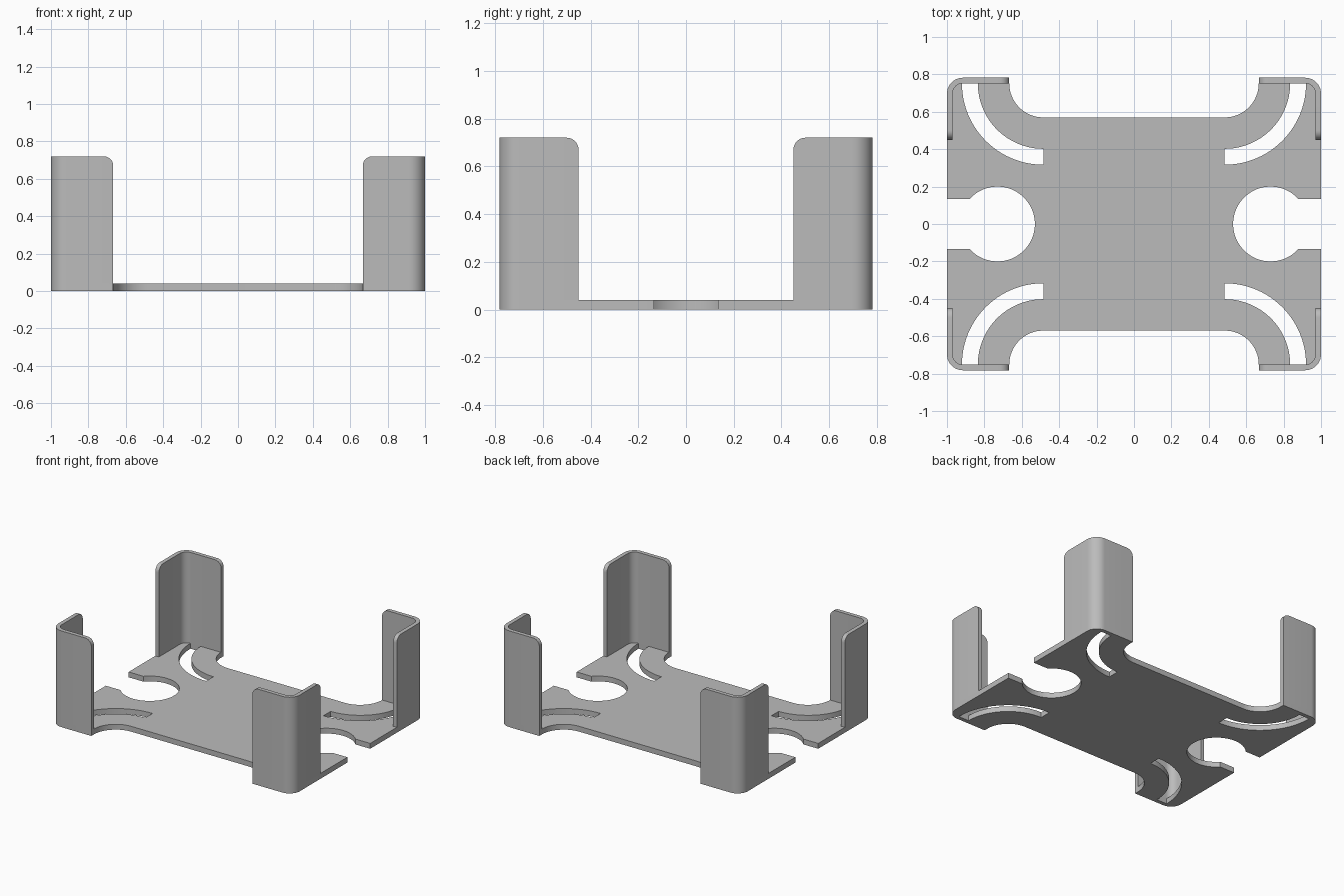
import bpy, bmesh, math

cube = bpy.data.objects.get("Cube")
if cube:
    bpy.data.objects.remove(cube, do_unlink=True)

HX, HY = 1.0, 0.782          # half length and half depth
PLATE, HEIGHT = 0.04, 0.72   # plate thickness, post height
WALL, CORNER = 0.03, 0.085   # post wall thickness, outer corner radius
POST_X, POST_Y = 0.667, 0.45  # free ends of the post walls
ARC_X, ARC_Y = 0.485, HY - WALL  # shared centre of notch and slot arcs
TIP = 0.05                   # rounded top of the free ends

grey = bpy.data.materials.new("Plain grey")
grey.use_nodes = True
colour = (0.5, 0.5, 0.5, 1)
grey.diffuse_color = colour
grey.node_tree.nodes["Principled BSDF"].inputs["Base Color"].default_value = colour


def arc(cx, cy, r, a0, a1, n):
    steps = [math.radians(a0 + (a1 - a0) * i / n) for i in range(n + 1)]
    return [(cx + r * math.cos(a), cy + r * math.sin(a)) for a in steps]


def mirror(points, sx, sy):
    return [(x * sx, y * sy) for x, y in points]


def finish(name, bm):
    bmesh.ops.recalc_face_normals(bm, faces=bm.faces)
    mesh = bpy.data.meshes.new(name)
    bm.to_mesh(mesh)
    bm.free()
    mesh.materials.append(grey)
    obj = bpy.data.objects.new(name, mesh)
    bpy.context.collection.objects.link(obj)
    bpy.ops.object.select_all(action='DESELECT')
    obj.select_set(True)
    bpy.context.view_layer.objects.active = obj
    bpy.ops.object.shade_smooth_by_angle(angle=math.radians(30))
    return obj


# Base plate: one quarter of the outline, from the side notch to the long edge
notch_x, notch_r, mouth = 0.73, 0.2, 0.135
mouth_angle = math.degrees(math.asin(mouth / notch_r))
quarter = arc(notch_x, 0, notch_r, 180, mouth_angle, 28)
quarter += [(HX, mouth)]
quarter += arc(HX - CORNER, HY - CORNER, CORNER, 0, 90, 10)
quarter += [(POST_X, HY)]
quarter += arc(ARC_X, ARC_Y, POST_X - ARC_X, 0, -90, 16)

right_half = quarter + mirror(quarter, 1, -1)[:0:-1]
# Reorder so that the half runs from the rear long edge round to the front one
n = len(quarter)
right_half = quarter[::-1] + mirror(quarter, 1, -1)[1:]
outline = right_half + mirror(right_half, -1, 1)[::-1]

# Curved slots that sweep from the post wall to the middle
slot = arc(ARC_X, ARC_Y, 0.435, 0, -90, 24) + arc(ARC_X, ARC_Y, 0.35, -90, 0, 24)
loops = [outline] + [mirror(slot, sx, sy) for sx in (1, -1) for sy in (1, -1)]

bm = bmesh.new()
for loop in loops:
    verts = [bm.verts.new((x, y, 0)) for x, y in loop]
    for i, v in enumerate(verts):
        bm.edges.new((v, verts[i - 1]))
bmesh.ops.triangle_fill(bm, use_beauty=True, edges=bm.edges[:])
raised = bmesh.ops.extrude_face_region(bm, geom=bm.faces[:], use_keep_orig=True)
top = [g for g in raised["geom"] if isinstance(g, bmesh.types.BMVert)]
bmesh.ops.translate(bm, verts=top, vec=(0, 0, PLATE))
finish("base_plate", bm)


# Corner posts: an L-shaped wall with a round corner and rounded free tips
def wall_columns():
    """Pairs of outer and inner plan points with the top height of each."""
    rise = [(TIP * (1 - math.cos(math.radians(a))),
             HEIGHT - TIP * (1 - math.sin(math.radians(a))))
            for a in range(0, 91, 10)]
    columns = [((HX, POST_Y + s), (HX - WALL, POST_Y + s), z) for s, z in rise]
    outer = arc(HX - CORNER, HY - CORNER, CORNER, 0, 90, 10)
    inner = arc(HX - CORNER, HY - CORNER, CORNER - WALL, 0, 90, 10)
    columns += [(o, i, HEIGHT) for o, i in zip(outer, inner)]
    columns += [((POST_X + s, HY), (POST_X + s, HY - WALL), z)
                for s, z in reversed(rise)]
    return columns


def corner_post(name, sx, sy):
    bm = bmesh.new()
    rings = []
    for (ox, oy), (ix, iy), z in wall_columns():
        ring = [(ox, oy, PLATE), (ox, oy, z), (ix, iy, z), (ix, iy, PLATE)]
        rings.append([bm.verts.new((x * sx, y * sy, h)) for x, y, h in ring])
    for a, b in zip(rings, rings[1:]):
        for k in range(4):
            bm.faces.new((a[k - 1], a[k], b[k], b[k - 1]))
    bm.faces.new(rings[0])
    bm.faces.new(rings[-1])
    finish(name, bm)


for side, sx in (("left", 1), ("right", -1)):
    for end, sy in (("front", -1), ("back", 1)):
        corner_post(f"{end}_{side}_corner_post", sx, sy)
